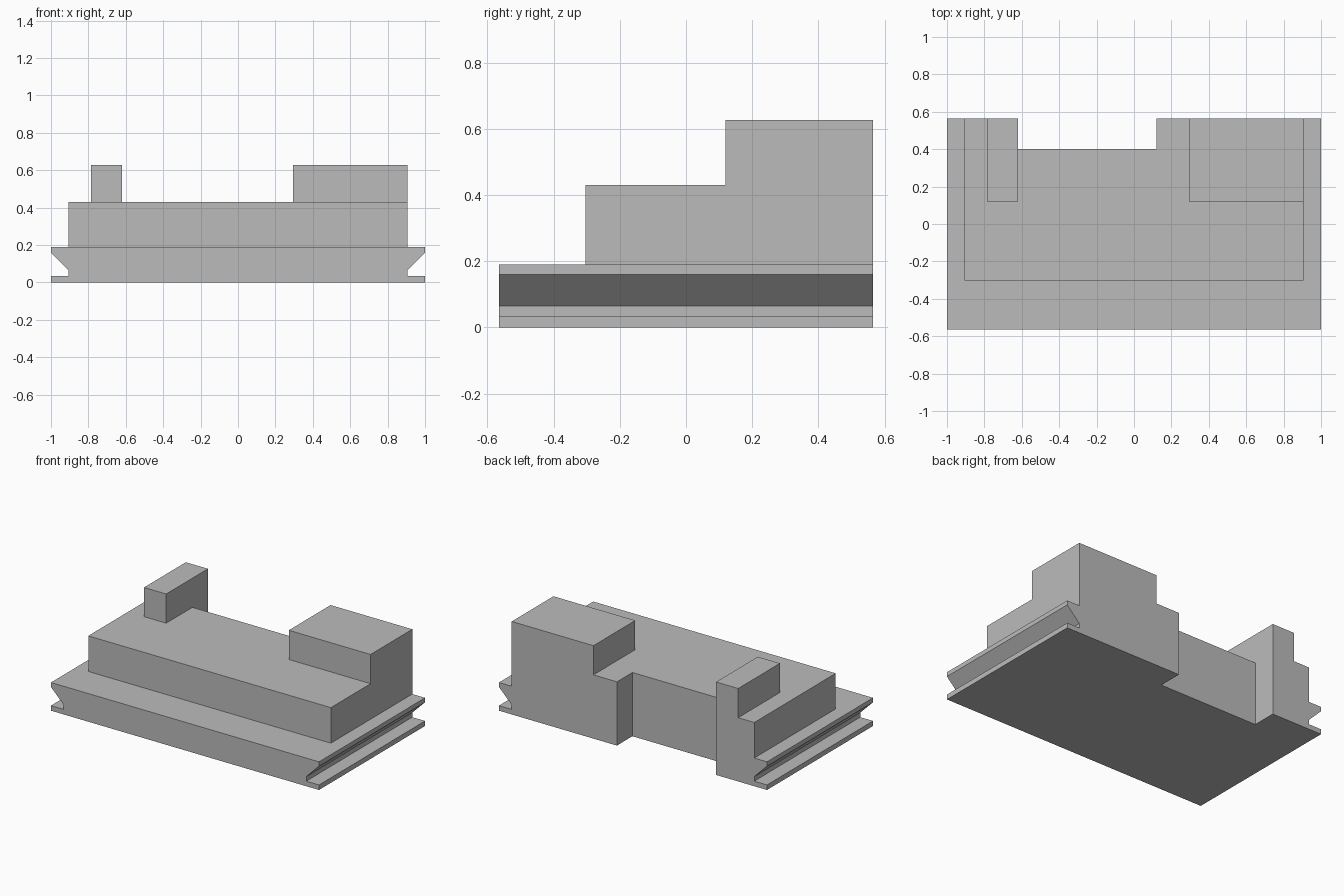
import bpy
import bmesh
from mathutils import Vector

cube = bpy.data.objects.get("Cube")
if cube:
    bpy.data.objects.remove(cube, do_unlink=True)

grey = bpy.data.materials.new("plain_grey")
grey.use_nodes = True
grey.diffuse_color = (0.5, 0.5, 0.5, 1)
grey.node_tree.nodes["Principled BSDF"].inputs["Base Color"].default_value = grey.diffuse_color

BACK, FRONT = 0.565, -0.565
SIDE = 0.905
DECK, BODY_TOP, BLOCK_TOP = 0.19, 0.43, 0.627
NOTCH_LEFT, NOTCH_RIGHT, NOTCH_Y = 0.12, -0.62, 0.4


def prism(name, points, offset):
    """Extrude a closed polygon along an offset into a solid."""
    bm = bmesh.new()
    face = bm.faces.new([bm.verts.new(p) for p in points])
    grown = bmesh.ops.extrude_face_region(bm, geom=[face])["geom"]
    moved = [v for v in grown if isinstance(v, bmesh.types.BMVert)]
    bmesh.ops.translate(bm, verts=moved, vec=Vector(offset))
    bmesh.ops.recalc_face_normals(bm, faces=bm.faces)
    mesh = bpy.data.meshes.new(name)
    bm.to_mesh(mesh)
    bm.free()
    mesh.materials.append(grey)
    obj = bpy.data.objects.new(name, mesh)
    bpy.context.collection.objects.link(obj)
    return obj


def block(name, x0, x1, y0, y1, z0, z1):
    corners = [(x0, y0, z0), (x1, y0, z0), (x1, y1, z0), (x0, y1, z0)]
    return prism(name, corners, (0, 0, z1 - z0))


# Base with a mirrored groove profile along both sides
half = [(1, 0), (1, 0.034), (SIDE, 0.034), (SIDE, 0.065), (1, 0.16), (1, DECK)]
outline = half + [(-x, z) for x, z in reversed(half)]
base = prism("grooved_base", [(x, FRONT, z) for x, z in outline], (0, BACK - FRONT, 0))

# Rear notch through the base
cutter = block("notch_cutter", NOTCH_RIGHT, NOTCH_LEFT, NOTCH_Y, 0.8, -0.2, 0.8)
cutter.hide_render = True
cutter.hide_viewport = True
cutter.display_type = "WIRE"
cut = base.modifiers.new("rear_notch", "BOOLEAN")
cut.operation = "DIFFERENCE"
cut.solver = "EXACT"
cut.object = cutter

# Raised body following the notch
plan = [(-SIDE, -0.303), (SIDE, -0.303), (SIDE, BACK), (NOTCH_LEFT, BACK),
        (NOTCH_LEFT, NOTCH_Y), (NOTCH_RIGHT, NOTCH_Y), (NOTCH_RIGHT, BACK), (-SIDE, BACK)]
prism("raised_body", [(x, y, DECK) for x, y in plan], (0, 0, BODY_TOP - DECK))

# Two rear blocks on top
block("wide_block", 0.295, SIDE, 0.12, BACK, BODY_TOP, BLOCK_TOP)
block("narrow_block", -0.785, NOTCH_RIGHT, 0.12, BACK, BODY_TOP, BLOCK_TOP)
